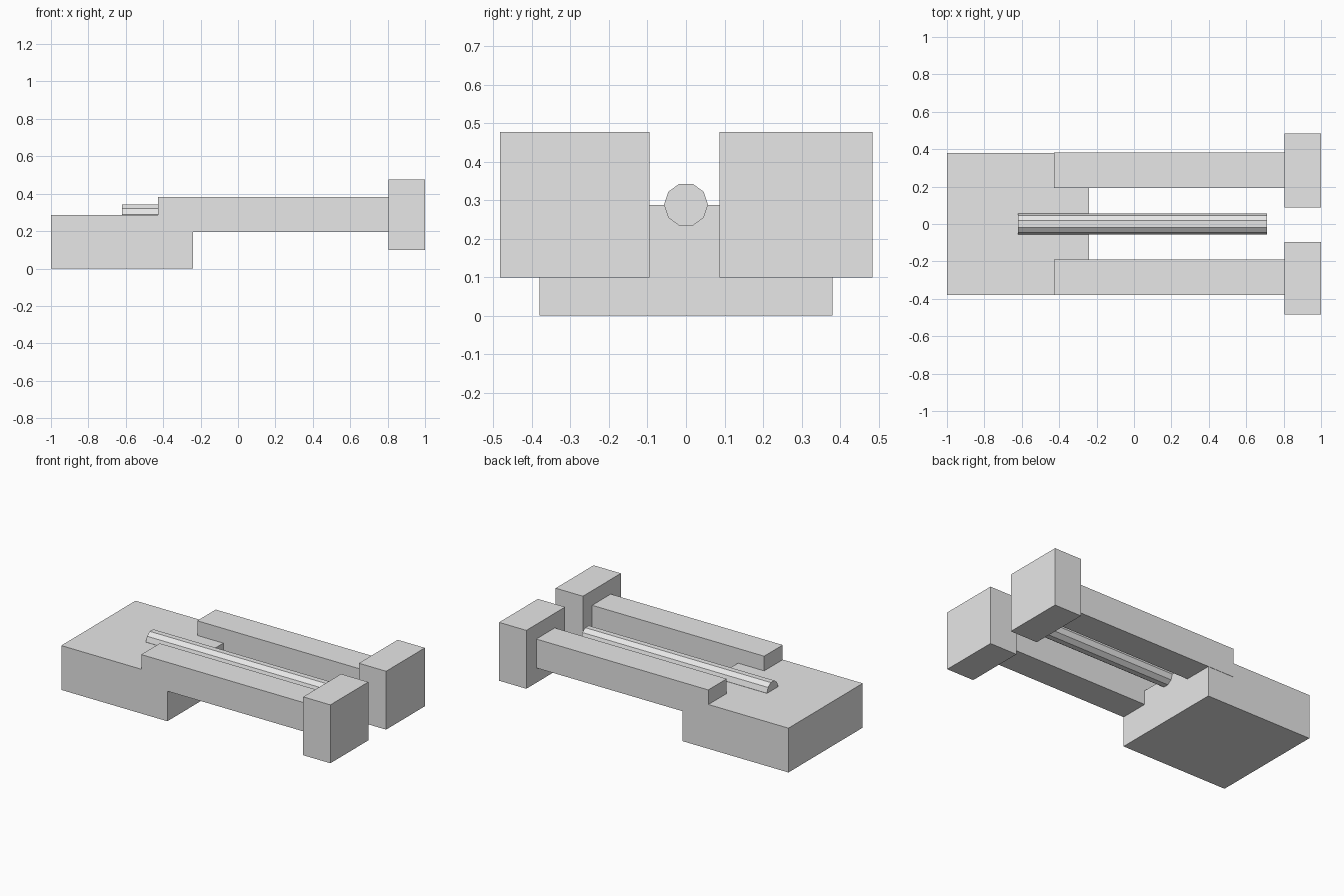
import bpy
import math

default_cube = bpy.data.objects.get("Cube")
if default_cube:
    bpy.data.objects.remove(default_cube, do_unlink=True)

grey = bpy.data.materials.new("light grey")
grey.use_nodes = True
colour = (0.8, 0.8, 0.8, 1)
grey.diffuse_color = colour
grey.node_tree.nodes["Principled BSDF"].inputs["Base Color"].default_value = colour


def box(name, x, y, z):
    """Box filling the given (low, high) range on each axis."""
    spans = (x, y, z)
    bpy.ops.mesh.primitive_cube_add(size=1, location=[sum(s) / 2 for s in spans])
    obj = bpy.context.object
    obj.name = name
    obj.scale = [s[1] - s[0] for s in spans]
    bpy.ops.object.transform_apply(location=False, rotation=False, scale=True)
    obj.data.materials.append(grey)
    return obj


# Base block
box("base_block", (-1, -0.24), (-0.38, 0.38), (0, 0.287))

# Parallel arms, each with an end block
for side, arm_y, end_y in (("right", (-0.38, -0.19), (-0.483, -0.095)),
                           ("left", (0.193, 0.382), (0.087, 0.484))):
    box(side + "_arm", (-0.427, 0.805), arm_y, (0.195, 0.382))
    box(side + "_end_block", (0.805, 1), end_y, (0.099, 0.477))

# Ten-sided rod lying between the arms
rod_x = (-0.62, 0.71)
bpy.ops.mesh.primitive_cylinder_add(
    vertices=10, radius=0.057, depth=rod_x[1] - rod_x[0],
    location=(sum(rod_x) / 2, 0, 0.288), rotation=(0, math.pi / 2, 0))
rod = bpy.context.object
rod.name = "centre_rod"
rod.data.materials.append(grey)
